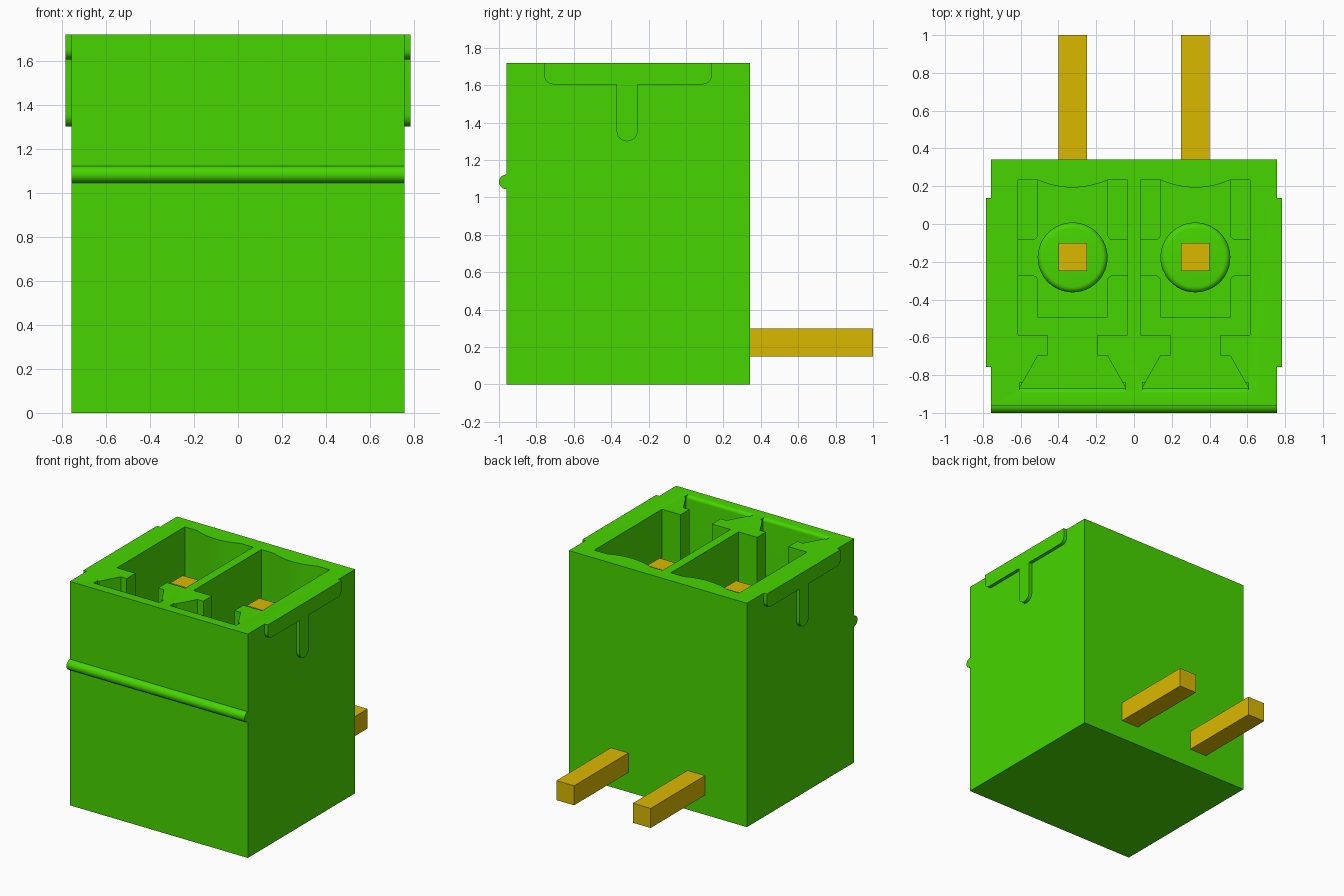
import bpy, bmesh, math
from mathutils import Vector

cube = bpy.data.objects.get("Cube")
if cube:
    bpy.data.objects.remove(cube, do_unlink=True)


def material(name, color):
    m = bpy.data.materials.new(name)
    m.use_nodes = True
    m.diffuse_color = color
    m.node_tree.nodes["Principled BSDF"].inputs["Base Color"].default_value = color
    return m


GREEN = material("housing green", (0.063, 0.67, 0.0, 1))
GOLD = material("pin gold", (0.70, 0.48, 0.0, 1))

# axis -> how profile coordinates (u, v) and depth w become x, y, z
MAPS = {"z": lambda u, v, w: (u, v, w), "x": lambda u, v, w: (w, u, v)}


def prism(name, points, lo, hi, axis="z", mat=GREEN):
    """Extrude a closed profile along an axis from lo to hi."""
    bm = bmesh.new()
    place = MAPS[axis]
    face = bm.faces.new([bm.verts.new(place(u, v, lo)) for u, v in points])
    side = bmesh.ops.extrude_face_region(bm, geom=[face])["geom"]
    move = Vector(place(0, 0, hi - lo))
    bmesh.ops.translate(bm, vec=move, verts=[g for g in side if isinstance(g, bmesh.types.BMVert)])
    bmesh.ops.recalc_face_normals(bm, faces=bm.faces)
    me = bpy.data.meshes.new(name)
    bm.to_mesh(me)
    bm.free()
    me.materials.append(mat)
    ob = bpy.data.objects.new(name, me)
    bpy.context.collection.objects.link(ob)
    return ob


def rect(x0, x1, y0, y1):
    return [(x0, y0), (x1, y0), (x1, y1), (x0, y1)]


def arc(cx, cy, r, a0, a1, n=6):
    return [(cx + r * math.cos(math.radians(a0 + (a1 - a0) * i / n)),
             cy + r * math.sin(math.radians(a0 + (a1 - a0) * i / n))) for i in range(n + 1)]


def mirrored(half, cx):
    """Close a half outline by reflecting it, centred on cx."""
    return [(cx + x, y) for x, y in half] + [(cx - x, y) for x, y in reversed(half)]


def select(ob):
    bpy.ops.object.select_all(action='DESELECT')
    ob.select_set(True)
    bpy.context.view_layer.objects.active = ob


def smooth(ob):
    select(ob)
    bpy.ops.object.shade_smooth_by_angle(angle=math.radians(35))


def cut(ob, cutter):
    cutter.hide_render = True
    mod = ob.modifiers.new("cut", 'BOOLEAN')
    mod.operation, mod.solver, mod.object = 'DIFFERENCE', 'EXACT', cutter
    select(ob)
    bpy.ops.object.modifier_apply(modifier=mod.name)
    bpy.data.objects.remove(cutter, do_unlink=True)


TOP, FLOOR, PITCH, PIN_Y, WALL_X = 1.718, 0.45, 0.325, -0.177, 0.756

# Housing block
housing = prism("housing", rect(-WALL_X, WALL_X, -0.96, 0.341), 0, TOP)

# Half outline of one cavity: front keyway, neck, main chamber, bulged back wall
cavity = [(0.281, -0.868), (0.183, -0.695), (0.133, -0.695), (0.133, -0.588),
          (0.29, -0.588), (0.29, 0.233)]
cavity += [(0.185 * t / 6, 0.193 + 0.04 * (t / 6) ** 2) for t in range(6, 0, -1)]
cavity += [(0.0001, 0.193)]

# Rounded rim edge at the top of the keyway's front wall
lip = [(-0.84, 1.8), (-0.893, 1.8)] + [(-0.893, TOP)]
lip += arc(-0.893, TOP - 0.025, 0.025, 75, 0, 5) + [(-0.84, TOP - 0.025)]

# Half outline of the raised cross on the cavity floor
cross = ([(0.185, -0.495)] + arc(0.215, -0.304, 0.03, 180, 90) + [(0.29, -0.274), (0.29, -0.083)]
         + arc(0.215, -0.053, 0.03, 270, 180) + [(0.185, 0.233)])

# T-shaped key rib profile
rib = ([(-0.757, TOP)] + arc(-0.712, 1.65, 0.045, 180, 270) + [(-0.371, 1.605)]
       + arc(-0.315, 1.356, 0.056, 180, 360, 12) + [(-0.259, 1.605)]
       + arc(0.092, 1.65, 0.045, 270, 360) + [(0.137, TOP)])

# Bent pin profile
bend = [(-0.25, 0.15), (1.0, 0.15), (1.0, 0.30), (-0.10, 0.30), (-0.10, 1.53), (-0.25, 1.53)]

for s, side in ((-1, "right"), (1, "left")):
    cx = s * PITCH
    cut(housing, prism("cavity_cutter", mirrored(cavity, cx), FLOOR, 1.9))
    cut(housing, prism("lip_cutter", lip, cx - 0.281, cx + 0.281, "x"))
    prism(side + "_floor_platform", mirrored(cross, cx), FLOOR - 0.02, 0.55)

    # Round collar with a softened rim around the pin
    collar = prism(side + "_pin_collar", arc(cx, PIN_Y, 0.185, 0, 360, 48)[:-1], 0.5, 0.65)
    bm = bmesh.new()
    bm.from_mesh(collar.data)
    rim = [e for e in bm.edges if all(v.co.z > 0.64 for v in e.verts)]
    bmesh.ops.bevel(bm, geom=rim, offset=0.03, segments=5, profile=0.5, affect='EDGES')
    bm.to_mesh(collar.data)
    bm.free()
    smooth(collar)

    prism(side + "_pin", bend, cx - 0.075, cx + 0.075, "x", GOLD)
    smooth(prism(side + "_key_rib", rib, s * WALL_X, s * 0.783, "x"))

smooth(housing)

# Rounded ridge across the front
ridge = [(-0.95, 1.122)] + arc(-0.961, 1.083, 0.039, 90, 270, 16) + [(-0.95, 1.044)]
smooth(prism("front_ridge", ridge, -WALL_X, WALL_X, "x"))
